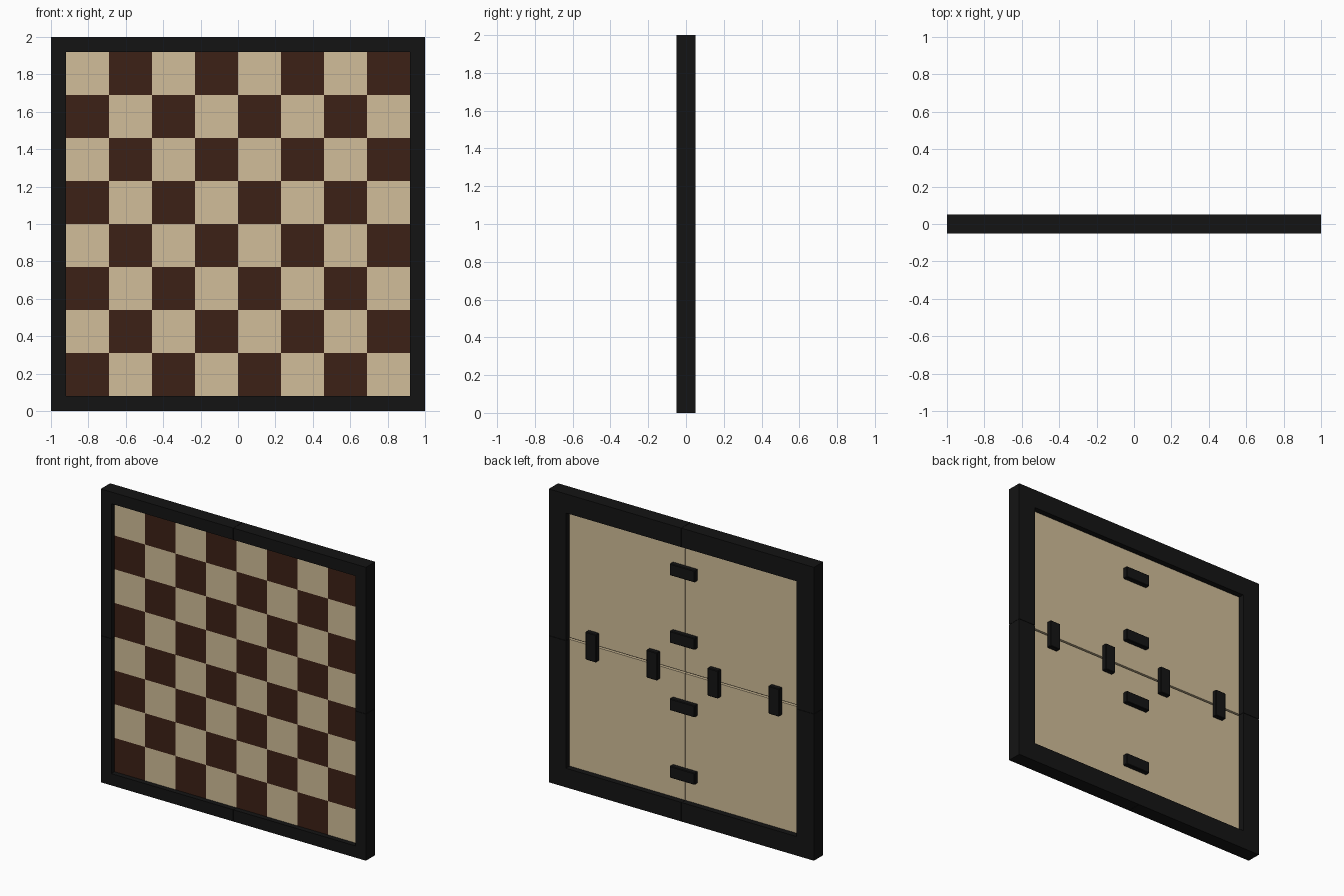
import bpy, bmesh

if "Cube" in bpy.data.objects:
    bpy.data.objects.remove(bpy.data.objects["Cube"])

CELL = 0.23
MID = 1.0


def material(name, rgb):
    m = bpy.data.materials.new(name)
    m.diffuse_color = (*rgb, 1.0)
    m.use_nodes = True
    m.node_tree.nodes["Principled BSDF"].inputs["Base Color"].default_value = m.diffuse_color
    return m


BLACK = material("black", (0.007, 0.007, 0.007))
LIGHT = material("light_wood", (0.64, 0.515, 0.32))
DARK = material("dark_wood", (0.046, 0.015, 0.008))


def finish(name, bm, mat):
    bmesh.ops.recalc_face_normals(bm, faces=bm.faces)
    me = bpy.data.meshes.new(name)
    bm.to_mesh(me)
    bm.free()
    me.materials.append(mat)
    ob = bpy.data.objects.new(name, me)
    bpy.context.collection.objects.link(ob)
    return ob


def add_box(bm, x, y, z):
    """Box from (min, max) pairs on each axis."""
    verts = bmesh.ops.create_cube(bm, size=1)["verts"]
    for v in verts:
        v.co = [(r[0] + r[1]) / 2 + c * (r[1] - r[0]) for r, c in zip((x, y, z), v.co)]


# Frame: stepped profile (distance in from outer edge, y), swept round each corner
PROFILE = [(0, -0.05), (0.08, -0.05), (0.08, 0.01), (0.13, 0.01), (0.13, 0.05), (0, 0.05)]
SEAM = 0.001


def frame_corner(name, sx, sz):
    bm = bmesh.new()
    rings = []
    for place in (lambda u: (SEAM, 1 - u), lambda u: (1 - u, 1 - u), lambda u: (1 - u, SEAM)):
        ring = []
        for u, y in PROFILE:
            px, pz = place(u)
            ring.append(bm.verts.new((sx * px, y, MID + sz * pz)))
        rings.append(ring)
    n = len(PROFILE)
    for a, b in zip(rings, rings[1:]):
        for i in range(n):
            j = (i + 1) % n
            bm.faces.new((a[i], a[j], b[j], b[i]))
    bm.faces.new(rings[0])
    bm.faces.new(rings[-1])
    return finish(name, bm, BLACK)


for sx, side in ((-1, "left"), (1, "right")):
    for sz, level in ((-1, "lower"), (1, "upper")):
        frame_corner(f"frame_{level}_{side}", sx, sz)
        # Backing panel quarter, with narrow joints between quarters
        bm = bmesh.new()
        add_box(bm, sorted((sx * 0.002, sx * 0.92)), (-0.01, 0.01),
                sorted((MID + sz * 0.006, MID + sz * 0.92)))
        finish(f"backing_panel_{level}_{side}", bm, LIGHT)

# Checkered squares on the front
tiles = {0: bmesh.new(), 1: bmesh.new()}
for col in range(8):
    for row in range(8):
        x0 = -0.92 + col * CELL
        z0 = MID - 0.92 + row * CELL
        add_box(tiles[(col + row) % 2], (x0, x0 + CELL), (-0.015, -0.01), (z0, z0 + CELL))
finish("dark_squares", tiles[0], DARK)
finish("light_squares", tiles[1], LIGHT)

# Connector clips across the joints on the back
def clip(name, x, z, w, h):
    bm = bmesh.new()
    add_box(bm, (x - w / 2, x + w / 2), (0.005, 0.042), (z - h / 2, z + h / 2))
    ob = finish(name, bm, BLACK)
    bev = ob.modifiers.new("bevel", "BEVEL")
    bev.width = 0.004
    bev.segments = 1


for i, off in enumerate((-3, -1, 1, 3)):
    clip(f"horizontal_clip_{i + 1}", 0, MID + off * CELL, 0.19, 0.08)
    clip(f"vertical_clip_{i + 1}", off * CELL, MID, 0.08, 0.19)
